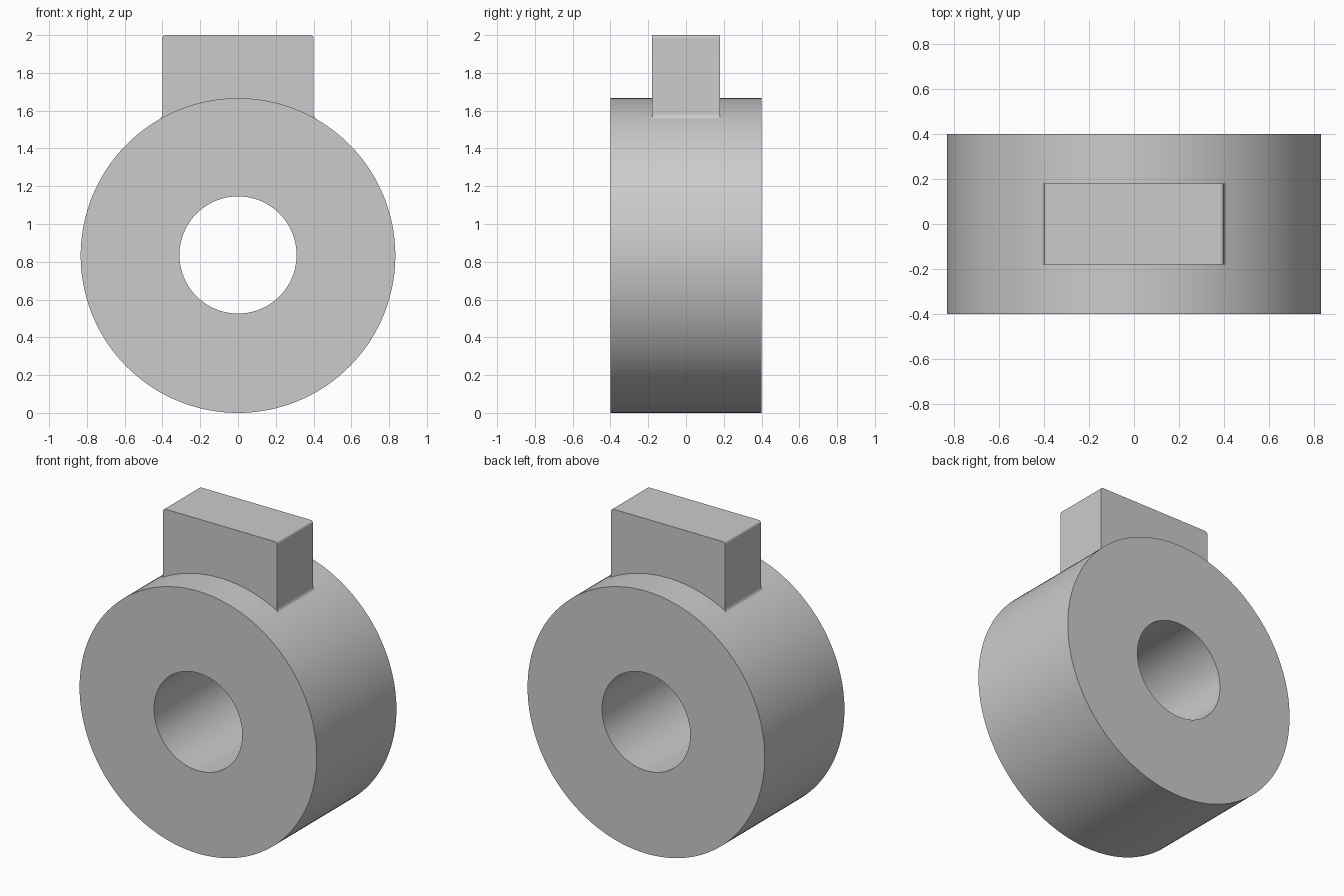
import bpy, bmesh
from math import sin, cos, pi

if "Cube" in bpy.data.objects:
    bpy.data.objects.remove(bpy.data.objects["Cube"])

R, CZ = 0.833, 0.833          # outer radius and ring centre height
HOLE_R, HOLE_Z = 0.31, 0.836
SEG = 144


def make_object(name, bm):
    bmesh.ops.recalc_face_normals(bm, faces=bm.faces)
    mesh = bpy.data.meshes.new(name)
    bm.to_mesh(mesh)
    bm.free()
    obj = bpy.data.objects.new(name, mesh)
    bpy.context.collection.objects.link(obj)
    return obj


def circle(bm, r, z, y):
    return [bm.verts.new((r * sin(2 * pi * i / SEG), y, z + r * cos(2 * pi * i / SEG)))
            for i in range(SEG)]


# Thick ring with bore: four loops bridged in a closed cycle
bm = bmesh.new()
loops = [circle(bm, R, CZ, -0.4), circle(bm, R, CZ, 0.4),
         circle(bm, HOLE_R, HOLE_Z, 0.4), circle(bm, HOLE_R, HOLE_Z, -0.4)]
for k in range(4):
    a, b = loops[k], loops[(k + 1) % 4]
    for i in range(SEG):
        j = (i + 1) % SEG
        bm.faces.new((a[i], a[j], b[j], b[i]))
ring = make_object("ring_with_tab", bm)

# Upright tab: rounded top corners and small flared feet, mirrored half profile
f = 0.017
half = [(0.36, 1.5), (0.413, 1.555), (0.406, 1.564), (0.402, 1.573), (0.4, 1.583)]
half += [(0.4 - f + f * cos(t * pi / 12), 2 - f + f * sin(t * pi / 12)) for t in range(7)]
profile = half + [(-x, z) for x, z in reversed(half)]
bm = bmesh.new()
face = bm.faces.new([bm.verts.new((x, -0.18, z)) for x, z in profile])
ext = bmesh.ops.extrude_face_region(bm, geom=[face], use_keep_orig=True)
bmesh.ops.translate(bm, vec=(0, 0.36, 0),
                    verts=[e for e in ext["geom"] if isinstance(e, bmesh.types.BMVert)])
tab = make_object("tab", bm)

# Fuse the tab into the ring
union = ring.modifiers.new("fuse", 'BOOLEAN')
union.operation = 'UNION'
union.solver = 'EXACT'
union.object = tab
bpy.context.view_layer.objects.active = ring
ring.select_set(True)
bpy.ops.object.modifier_apply(modifier="fuse")
bpy.data.objects.remove(tab)

# Smooth round faces, crisp edges
bpy.ops.object.shade_smooth_by_angle(angle=0.42)
weighted = ring.modifiers.new("normals", 'WEIGHTED_NORMAL')
weighted.keep_sharp = True
